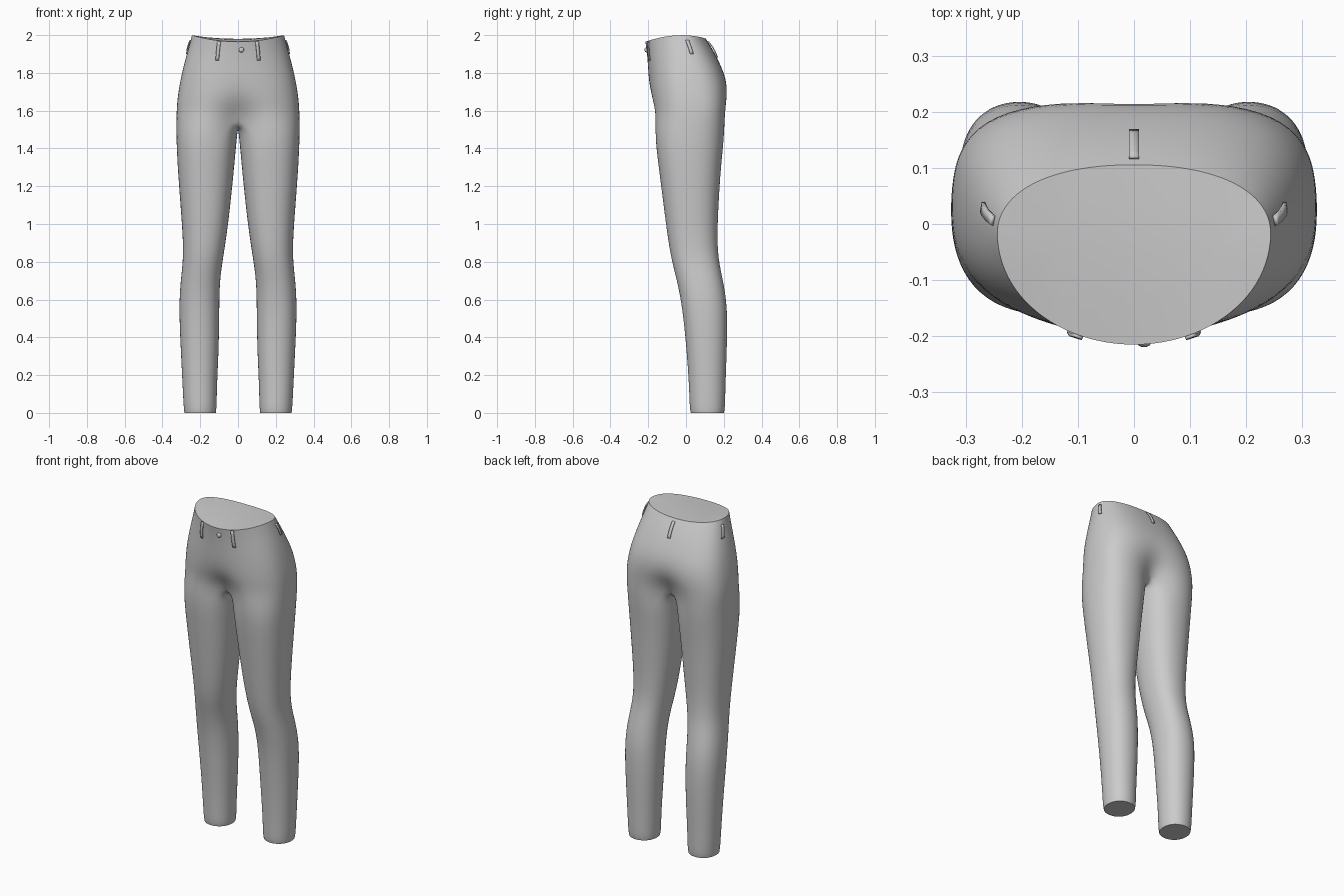
import bpy, bmesh, math
from mathutils import Vector
from mathutils.bvhtree import BVHTree

if "Cube" in bpy.data.objects:
    bpy.data.objects.remove(bpy.data.objects["Cube"])

ARC = 12      # segments of the outer half ring, front centre to back centre
INNER = 5     # extra points on the inside of each leg

fabric = bpy.data.materials.new("grey_fabric")
fabric.use_nodes = True
grey = (0.6, 0.6, 0.6, 1)
fabric.diffuse_color = grey
fabric.node_tree.nodes["Principled BSDF"].inputs["Base Color"].default_value = grey


def finish(name, bm):
    """Turn a bmesh into a smooth, coloured object."""
    bmesh.ops.recalc_face_normals(bm, faces=bm.faces)
    for f in bm.faces:
        f.smooth = True
    mesh = bpy.data.meshes.new(name)
    bm.to_mesh(mesh)
    bm.free()
    mesh.materials.append(fabric)
    obj = bpy.data.objects.new(name, mesh)
    bpy.context.collection.objects.link(obj)
    return obj


def oval(angle, rx, ry, n):
    """Point on a squared-off oval, in the given direction."""
    c, s = math.cos(angle), math.sin(angle)
    r = (abs(c) ** n + abs(s) ** n) ** (-1 / n)
    return c * r * rx, s * r * ry


def hip_ring(z, xo, yf, yb):
    """Half ring of the hips, with the dipped waistline and the centre fold."""
    t = (2 - z) / 0.42
    ym = -0.02 + 0.04 * t
    rise = max(0, 1 - (2 - z) / 0.25)
    fold = max(0, (1.72 - z) / 0.14) ** 2
    points = []
    for i in range(ARC + 1):
        a = math.pi * (i / ARC - 0.5)
        front = a < 0
        ry = ym - yf if front else yb - ym
        n = 2 + 0.6 * t if front else 2.3 + 1.5 * t
        x, y = oval(a, xo * 1.011, ry * 1.011, n)
        near = max(0, 1 - x / 0.12)
        y += (1 if front else -1) * 0.09 * fold * near
        drop = (0.036 if front else 0.02) * math.sin(a) ** 2 * rise
        if i in (0, ARC):
            x = 0
        points.append((x, ym + y, z - drop - 0.025 * fold * near))
    return points


def leg_ring(z, xi, xo, yf, yb):
    """Closed ring of one leg."""
    count = ARC + INNER + 1
    cx, cy = (xi + xo) / 2, (yf + yb) / 2
    n = 2.15 + 0.35 * z / 1.5
    points = []
    for i in range(count):
        a = math.tau * (i - ARC / 2) / count
        x, y = oval(a, (xo - xi) * 0.51, (yb - yf) * 0.51, n)
        points.append((cx + x, cy + y, z))
    return points


# Trousers: height, outer x, front y, back y for the hips
hips = [(2.0, .243, -.215, .105), (1.94, .258, -.207, .14),
        (1.85, .283, -.2, .182), (1.75, .305, -.195, .217),
        (1.66, .318, -.188, .222), (1.58, .323, -.178, .216)]
# Height, inner x, outer x, front y, back y for the leg
legs = [(1.46, .008, .325, -.162, .2), (1.3, .022, .318, -.142, .182),
        (1.1, .042, .303, -.117, .17), (.95, .06, .292, -.098, .164),
        (.82, .08, .288, -.078, .168), (.7, .098, .303, -.046, .195),
        (.56, .1, .312, -.018, .219), (.35, .102, .303, .003, .216),
        (.15, .112, .293, .017, .208), (.025, .114, .287, .02, .206),
        (0, .118, .283, .026, .2)]

bm = bmesh.new()
rings = [[bm.verts.new(p) for p in hip_ring(*row)] for row in hips]
for upper, lower in zip(rings, rings[1:]):
    for i in range(ARC):
        bm.faces.new((upper[i], upper[i + 1], lower[i + 1], lower[i]))

# Crotch seam closes the last hip ring into the first leg ring
loop = list(rings[-1])
start, end = loop[-1].co, loop[0].co
for k in range(1, INNER + 1):
    f = k / (INNER + 1)
    p = start.lerp(end, f)
    loop.append(bm.verts.new((0, p.y, p.z - 0.045 * math.sin(math.pi * f))))
for row in legs:
    lower = [bm.verts.new(p) for p in leg_ring(*row)]
    for i in range(len(loop)):
        j = (i + 1) % len(loop)
        bm.faces.new((loop[i], loop[j], lower[j], lower[i]))
    loop = lower

# Closed waist and hem with crisp rims
bm.faces.new(rings[0])
bm.faces.new(loop)
crease = bm.edges.layers.float.new("crease_edge")
waist = rings[0]
rims = list(zip(waist, waist[1:])) + list(zip(loop, loop[1:] + loop[:1]))
for a, b in rims:
    edge = bm.edges.get((a, b))
    edge[crease] = 1
    edge.smooth = False
trousers = finish("trousers", bm)
mirror = trousers.modifiers.new("mirror", "MIRROR")
mirror.use_clip = True
mirror.merge_threshold = 0.0005
subdivision = trousers.modifiers.new("subdivision", "SUBSURF")
subdivision.levels = subdivision.render_levels = 2

bpy.context.view_layer.update()
surface = BVHTree.FromObject(trousers, bpy.context.evaluated_depsgraph_get())


def belt_loop(name, top, bottom, direction, width=0.018, steps=6):
    """Thin strip that follows the fabric between two points."""
    bm = bmesh.new()
    previous = None
    for k in range(steps + 1):
        f = k / steps
        origin = Vector(top).lerp(Vector(bottom), f)
        hit, normal, _, _ = surface.ray_cast(origin, Vector(direction))
        if hit is None:
            continue
        if normal.dot(Vector(direction)) > 0:
            normal = -normal
        side = normal.cross(Vector((0, 0, 1))).normalized() * width / 2
        mid = hit + normal * (0.003 + 0.004 * math.sin(math.pi * f))
        pair = [bm.verts.new(mid - side), bm.verts.new(mid + side)]
        if previous:
            bm.faces.new((previous[0], previous[1], pair[1], pair[0]))
        previous = pair
    obj = finish(name, bm)
    solid = obj.modifiers.new("thickness", "SOLIDIFY")
    solid.thickness = 0.006
    solid.offset = 0


# Belt loops
for label, s in (("left", 1), ("right", -1)):
    belt_loop("front_belt_loop_" + label, (s * .099, -1, 1.966),
              (s * .109, -1, 1.865), (0, 1, 0))
    belt_loop("side_belt_loop_" + label, (s, .006, 1.972),
              (s, .03, 1.9), (-s, 0, 0))
belt_loop("back_belt_loop", (0, 1, 1.965), (0, 1, 1.88), (0, -1, 0))

# Waist button
hit = surface.ray_cast(Vector((.018, -1, 1.922)), Vector((0, 1, 0)))[0]
bm = bmesh.new()
bmesh.ops.create_uvsphere(bm, u_segments=16, v_segments=10, radius=0.014)
bmesh.ops.scale(bm, vec=(1, 0.8, 1), verts=bm.verts)
button = finish("button", bm)
button.location = hit
